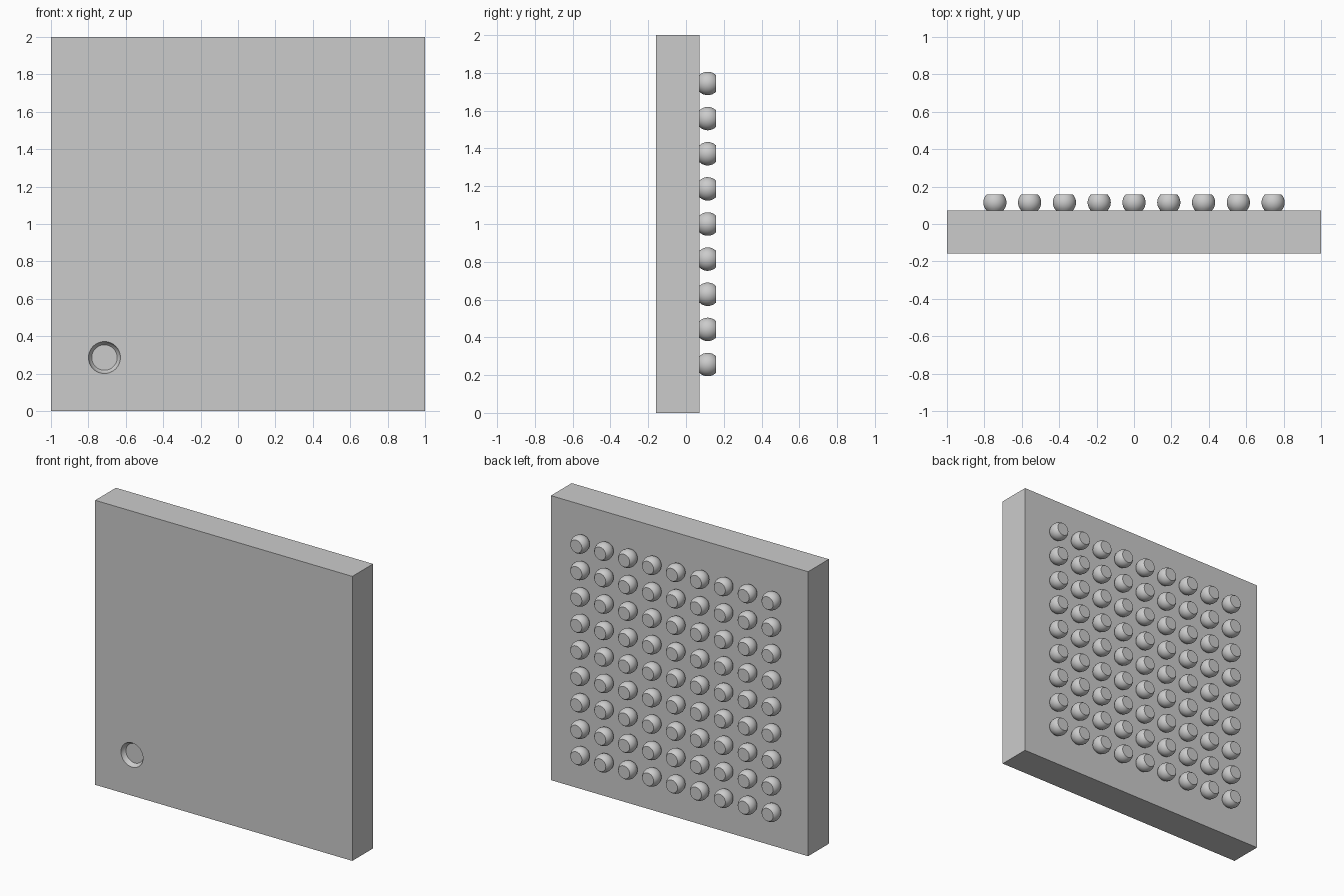
import bpy, bmesh, math

if "Cube" in bpy.data.objects:
    bpy.data.objects.remove(bpy.data.objects["Cube"])

FRONT, BACK, TIP = -0.158, 0.072, 0.158


def revolve(bm, profile, cx, cz, segs=32):
    """Closed solid around a y-parallel axis; profile is (radius, y) pairs."""
    rings = []
    for r, y in profile:
        rings.append([bm.verts.new((cx + r * math.cos(2 * math.pi * i / segs), y,
                                    cz + r * math.sin(2 * math.pi * i / segs)))
                      for i in range(segs)])
    for a, b in zip(rings, rings[1:]):
        for i in range(segs):
            j = (i + 1) % segs
            bm.faces.new((a[i], a[j], b[j], b[i]))
    bm.faces.new(rings[0])
    bm.faces.new(rings[-1])


def finish(name, bm):
    bmesh.ops.recalc_face_normals(bm, faces=bm.faces)
    me = bpy.data.meshes.new(name)
    bm.to_mesh(me)
    bm.free()
    ob = bpy.data.objects.new(name, me)
    bpy.context.collection.objects.link(ob)
    return ob


def smooth(ob):
    bpy.ops.object.select_all(action='DESELECT')
    ob.select_set(True)
    bpy.context.view_layer.objects.active = ob
    bpy.ops.object.shade_smooth_by_angle(angle=math.radians(30))


# Package slab
bm = bmesh.new()
bmesh.ops.create_cube(bm, size=1)
bmesh.ops.scale(bm, vec=(2, BACK - FRONT, 2), verts=bm.verts)
bmesh.ops.translate(bm, vec=(0, (FRONT + BACK) / 2, 1), verts=bm.verts)
slab = finish("package_slab", bm)

# Round corner dimple with a concave wall, cut into the front
bm = bmesh.new()
revolve(bm, [(0.0855, FRONT - 0.05), (0.0855, FRONT), (0.082, FRONT + 0.012),
             (0.076, FRONT + 0.022), (0.068, FRONT + 0.031)], -0.714, 0.286, 48)
cutter = finish("dimple_cutter", bm)
cutter.hide_render = True
cutter.hide_set(True)
cut = slab.modifiers.new("dimple", 'BOOLEAN')
cut.operation = 'DIFFERENCE'
cut.solver = 'EXACT'
cut.object = cutter
bpy.context.view_layer.objects.active = slab
slab.select_set(True)
bpy.ops.object.modifier_apply(modifier=cut.name)
bpy.data.objects.remove(cutter)
smooth(slab)

# 9 x 9 grid of flattened contact balls on the back
R, N, PITCH = 0.062, 9, 0.186
half = (TIP - BACK) / 2
mid = (TIP + BACK) / 2
limit = math.asin(half / R)
ball = []
for k in range(9):
    t = -limit + 2 * limit * k / 8
    ball.append((R * math.cos(t), mid + R * math.sin(t)))
bm = bmesh.new()
for i in range(N):
    for j in range(N):
        revolve(bm, ball, (i - 4) * PITCH, 1 + (j - 4) * PITCH)
smooth(finish("contact_balls", bm))
